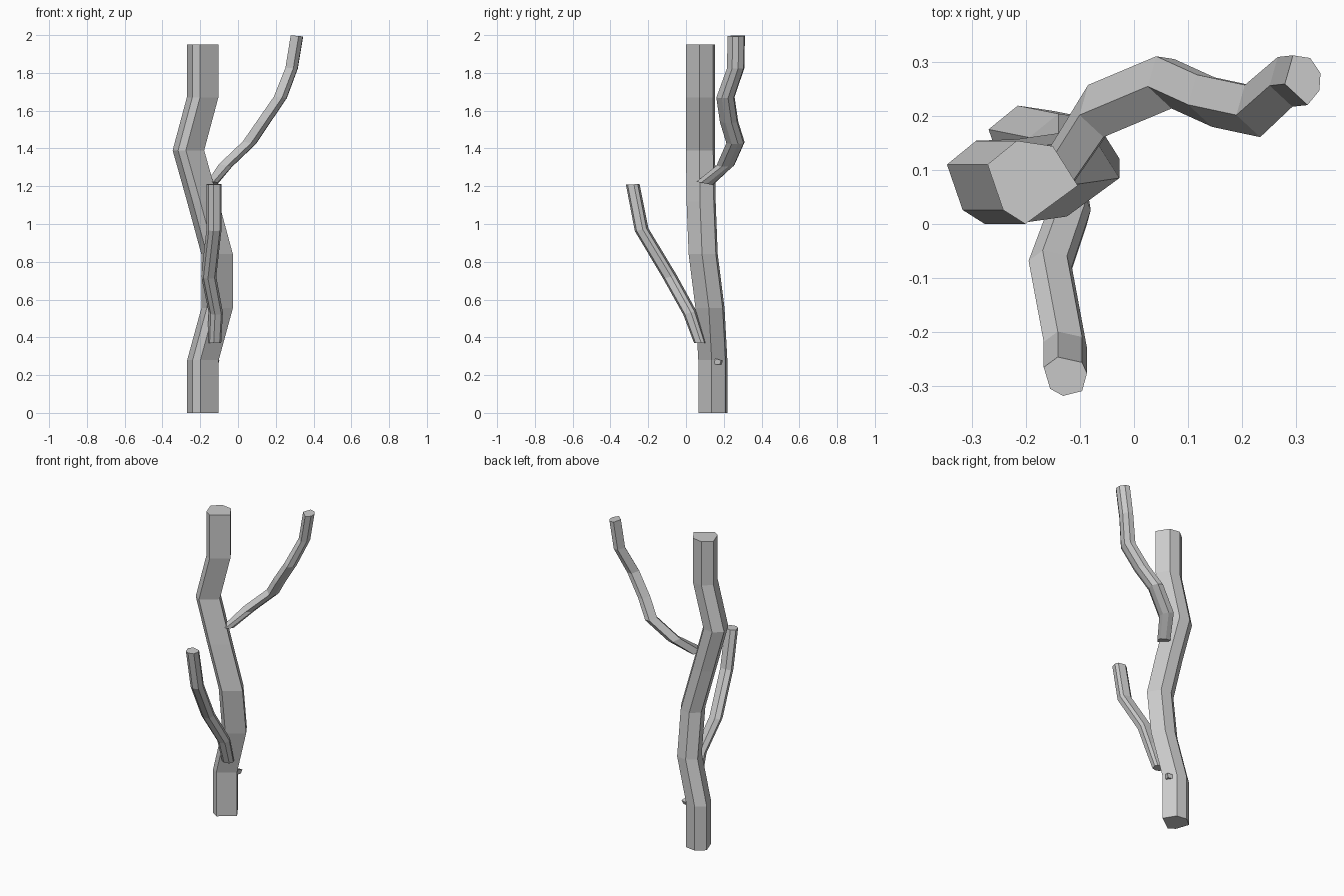
import bpy, bmesh
from mathutils import Vector


def limb(name, section, path):
    """Sweep a flat-faced horizontal cross-section through (x, y, z, scale, slope) nodes."""
    bm = bmesh.new()
    rings = []
    for x, y, z, s, sx, sy in path:
        rings.append([bm.verts.new(Vector((x + a * s, y + b * s, z + (a * sx + b * sy) * s)))
                      for a, b in section])
    n = len(section)
    for lo, hi in zip(rings, rings[1:]):
        for i in range(n):
            j = (i + 1) % n
            bm.faces.new((lo[i], lo[j], hi[j], hi[i]))
    bm.faces.new(rings[0][::-1])
    bm.faces.new(rings[-1])
    bmesh.ops.recalc_face_normals(bm, faces=bm.faces)
    mesh = bpy.data.meshes.new(name)
    bm.to_mesh(mesh)
    bm.free()
    obj = bpy.data.objects.new(name, mesh)
    bpy.context.collection.objects.link(obj)
    return obj


# Trunk: irregular six-sided section, kinked path
limb("trunk",
     [(-.081, .033), (-.052, -.051), (-.011, -.077), (.086, -.006), (.04, .067), (-.027, .077)],
     [(x, y, z, 1, 0, 0) for x, y, z in [
         (-.188, .142, 0), (-.188, .142, .28), (-.113, .127, .555), (-.113, .091, .84),
         (-.189, .08, 1.12), (-.265, .077, 1.39), (-.19, .077, 1.67), (-.19, .077, 1.95)]])

# Front branch: seven-sided
limb("front_branch",
     [(-.04, .017), (-.028, -.023), (-.004, -.036), (.031, -.027),
      (.04, .006), (.031, .026), (-.014, .036)],
     [(-.125, .075, .37, .9, 0, 0), (-.118, .02, .53, .95, 0, .3),
      (-.155, -.085, .72, 1, 0, .25), (-.127, -.235, .97, 1, 0, .2),
      (-.127, -.282, 1.21, 1, 0, .05)])

# Upper branch: reaches out to the right, behind the trunk
limb("upper_branch",
     [(-.033, -.008), (.009, -.047), (.031, -.02), (.033, .012), (.014, .04), (-.018, .045)],
     [(-.138, .1, 1.215, .95, 0, -.2), (-.066, .21, 1.31, 1.05, -.2, 0),
      (.06, .263, 1.43, 1.05, -.2, 0), (.135, .229, 1.54, 1.05, -.15, 0),
      (.224, .21, 1.67, 1.05, -.1, 0), (.284, .264, 1.825, 1, -.05, 0),
      (.312, .267, 1.996, 1, -.09, 0)])

# Tiny broken stub low on the right
limb("stub",
     [(-.022, -.018), (.012, -.022), (.022, .012), (-.01, .02)],
     [(-.125, .168, .255, .9, 0, 0), (-.119, .175, .282, .9, 0, -.3)])
